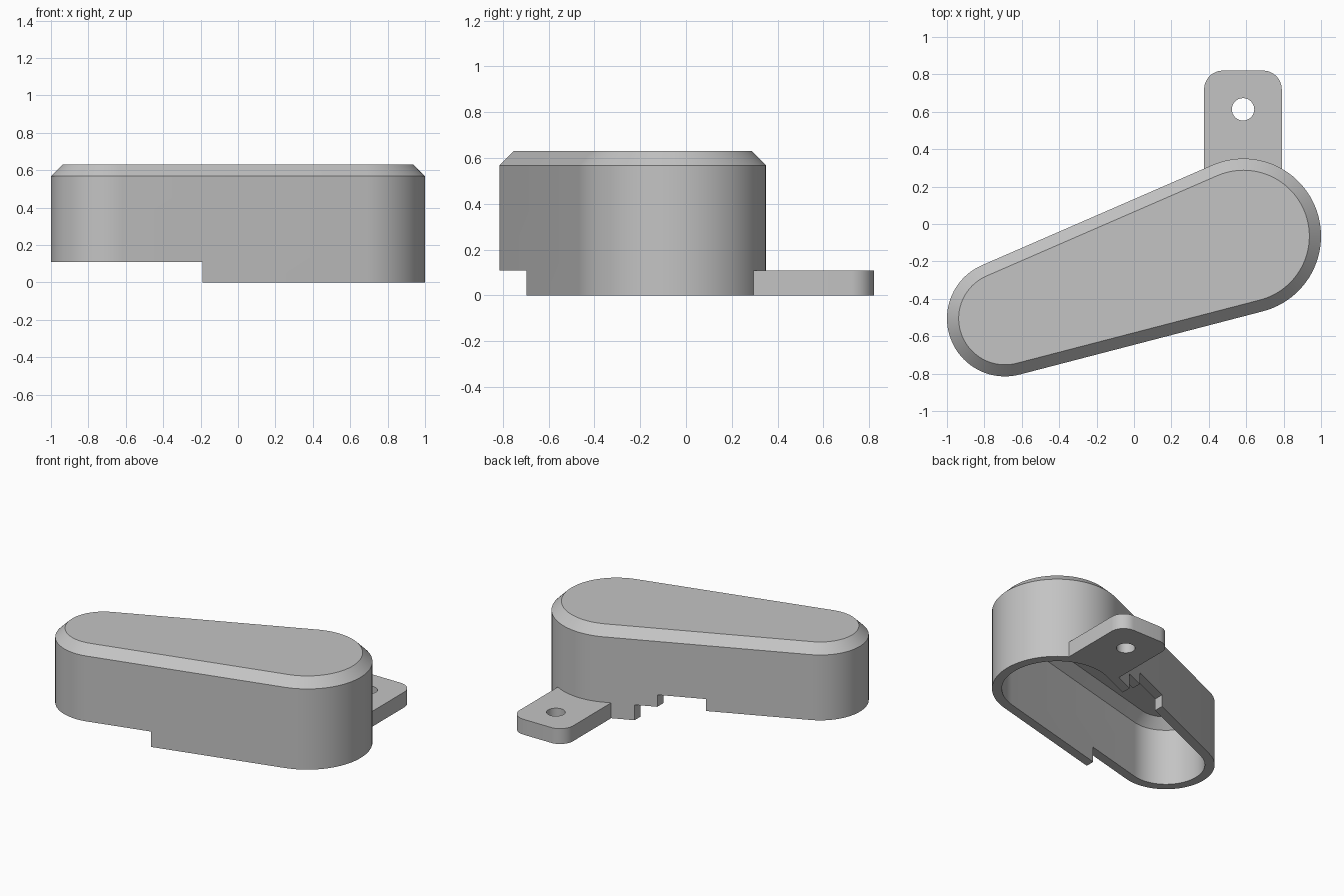
import bpy
import bmesh
from math import asin, atan2, cos, hypot, pi, radians, sin

if "Cube" in bpy.data.objects:
    bpy.data.objects.remove(bpy.data.objects["Cube"])

BIG = (0.585, -0.065, 0.415)       # x, y, radius of the wide end
SMALL = (-0.69, -0.505, 0.31)      # x, y, radius of the narrow end
WALL = 0.0625
HEIGHT = 0.63
SHOULDER = HEIGHT - WALL
STEP = 0.108                       # tab thickness and rim step height
STEP_X = -0.19

grey = bpy.data.materials.new("plain_grey")
grey.use_nodes = True
colour = (0.55, 0.55, 0.55, 1)
grey.diffuse_color = colour
grey.node_tree.nodes["Principled BSDF"].inputs["Base Color"].default_value = colour


def arc(cx, cy, r, start, end, n):
    return [(cx + r * cos(start + (end - start) * i / n),
             cy + r * sin(start + (end - start) * i / n)) for i in range(n + 1)]


def teardrop(inset):
    """Outline wrapped round the two end circles, pulled in by inset."""
    dx, dy = BIG[0] - SMALL[0], BIG[1] - SMALL[1]
    axis = atan2(dy, dx)
    half = pi / 2 + asin((BIG[2] - SMALL[2]) / hypot(dx, dy))
    wide = arc(BIG[0], BIG[1], BIG[2] - inset, axis - half, axis + half, 48)
    narrow = arc(SMALL[0], SMALL[1], SMALL[2] - inset,
                 axis + half, axis + 2 * pi - half, 40)
    return wide + narrow


def loft(name, layers):
    """Closed solid through matching outlines, given as (outline, z)."""
    bm = bmesh.new()
    rings = [[bm.verts.new((x, y, z)) for x, y in pts] for pts, z in layers]
    for low, high in zip(rings, rings[1:]):
        n = len(low)
        for i in range(n):
            j = (i + 1) % n
            bm.faces.new((low[i], low[j], high[j], high[i]))
    bm.faces.new(rings[0][::-1])
    bm.faces.new(rings[-1])
    mesh = bpy.data.meshes.new(name)
    bm.to_mesh(mesh)
    bm.free()
    mesh.materials.append(grey)
    obj = bpy.data.objects.new(name, mesh)
    bpy.context.collection.objects.link(obj)
    return obj


def box(name, x0, x1, y0, y1, top):
    outline = [(x0, y0), (x1, y0), (x1, y1), (x0, y1)]
    return loft(name, [(outline, -0.1), (outline, top)])


def combine(target, other, operation):
    mod = target.modifiers.new(operation, 'BOOLEAN')
    mod.operation = operation
    mod.solver = 'EXACT'
    mod.object = other
    bpy.context.view_layer.objects.active = target
    bpy.ops.object.modifier_apply(modifier=mod.name)
    bpy.data.objects.remove(other)


# Outer body with chamfered top
housing = loft("housing", [(teardrop(0), 0), (teardrop(0), SHOULDER),
                           (teardrop(WALL), HEIGHT)])

# Mounting tab with two rounded corners and a screw hole
left, right, back, r = 0.375, 0.79, 0.82, 0.1
outline = ([(left, 0.1), (right, 0.1)]
           + arc(right - r, back - r, r, 0, pi / 2, 12)
           + arc(left + r, back - r, r, pi / 2, pi, 12))
tab = loft("mounting_tab", [(outline, 0), (outline, STEP)])
hole = arc(0.583, 0.613, 0.06, 0, 2 * pi, 32)[:-1]
combine(tab, loft("screw_hole", [(hole, -0.1), (hole, 0.3)]), 'DIFFERENCE')
combine(housing, tab, 'UNION')

# Hollow inside, open at the bottom, with a matching inner chamfer
cavity = loft("cavity", [(teardrop(WALL), -0.1), (teardrop(WALL), SHOULDER - WALL),
                         (teardrop(2 * WALL), SHOULDER)])
combine(housing, cavity, 'DIFFERENCE')

# Raised rim at the narrow end and two notches in the back wall
for cutter in (box("rim_step", -1.2, STEP_X, -1, 0.5, STEP),
               box("tall_notch", STEP_X - 0.001, 0.1, -0.2, 0.4, 0.192),
               box("short_notch", 0.099, 0.235, -0.2, 0.4, STEP)):
    combine(housing, cutter, 'DIFFERENCE')

# Smooth curved walls, crisp edges
bpy.ops.object.select_all(action='DESELECT')
housing.select_set(True)
bpy.context.view_layer.objects.active = housing
bpy.ops.object.shade_smooth_by_angle(angle=radians(25))
